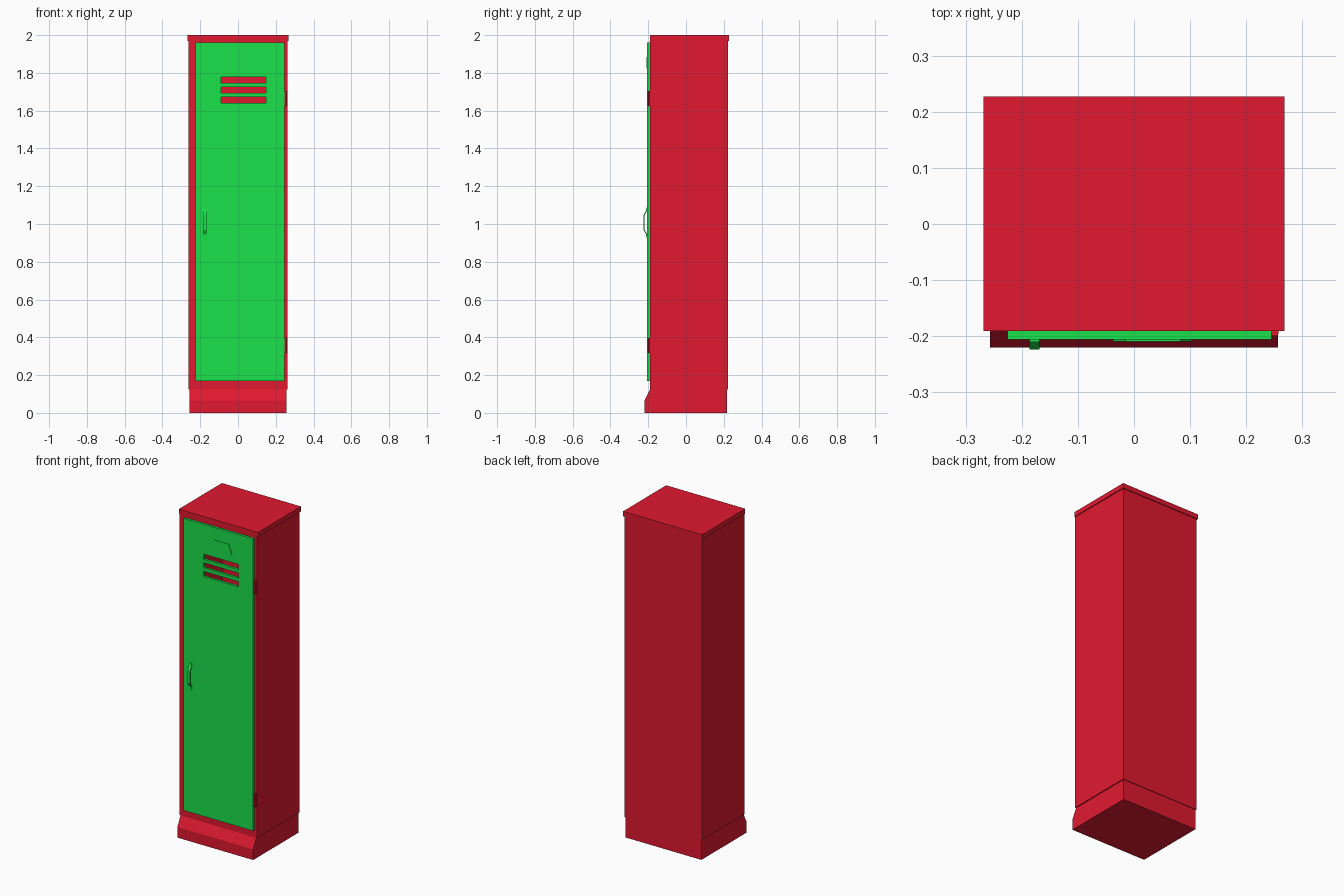
import bpy, bmesh

if "Cube" in bpy.data.objects:
    bpy.data.objects.remove(bpy.data.objects["Cube"])


def material(name, colour):
    m = bpy.data.materials.new(name)
    m.diffuse_color = colour
    m.use_nodes = True
    m.node_tree.nodes["Principled BSDF"].inputs["Base Color"].default_value = m.diffuse_color
    return m


RED = material("red_paint", (0.75, 0.01, 0.03, 1))
GREEN = material("green_paint", (0.01, 0.75, 0.07, 1))


def finish(name, bm, mat):
    bmesh.ops.recalc_face_normals(bm, faces=bm.faces)
    me = bpy.data.meshes.new(name)
    bm.to_mesh(me)
    bm.free()
    ob = bpy.data.objects.new(name, me)
    bpy.context.collection.objects.link(ob)
    if mat:
        me.materials.append(mat)
    return ob


def box(name, x, y, z, mat=None):
    bm = bmesh.new()
    bmesh.ops.create_cube(bm, size=1)
    for v in bm.verts:
        for i, (a, b) in enumerate((x, y, z)):
            v.co[i] = a if v.co[i] < 0 else b
    return finish(name, bm, mat)


def prism(name, points, offset, mat):
    """Extrude a closed outline of 3D points along offset."""
    bm = bmesh.new()
    face = bm.faces.new([bm.verts.new(p) for p in points])
    ext = bmesh.ops.extrude_face_region(bm, geom=[face], use_keep_orig=True)
    verts = [g for g in ext["geom"] if isinstance(g, bmesh.types.BMVert)]
    bmesh.ops.translate(bm, verts=verts, vec=offset)
    return finish(name, bm, mat)


def cut(ob, cutter):
    mod = ob.modifiers.new("cut", 'BOOLEAN')
    mod.operation = 'DIFFERENCE'
    mod.solver = 'EXACT'
    mod.object = cutter
    bpy.context.view_layer.objects.active = ob
    bpy.ops.object.modifier_apply(modifier=mod.name)
    bpy.data.objects.remove(cutter)


# Hollow cabinet with a framed door opening
cabinet = box("cabinet", (-0.263, 0.263), (-0.19, 0.222), (0.125, 1.972), RED)
cut(cabinet, box("cavity", (-0.253, 0.253), (-0.178, 0.212), (0.14, 1.96)))
cut(cabinet, box("opening", (-0.215, 0.235), (-0.25, -0.15), (0.18, 1.95)))

# Top cap
box("top_cap", (-0.268, 0.268), (-0.191, 0.227), (1.97, 2.0), RED)

# Plinth with sloping front
prism("plinth", [(-0.257, y, z) for y, z in
                 ((-0.22, 0), (0.218, 0), (0.218, 0.125), (-0.19, 0.125), (-0.22, 0.065))],
      (0.514, 0, 0), RED)

# Door with three vent slots
door = box("door", (-0.225, 0.245), (-0.206, -0.191), (0.17, 1.96), GREEN)
for i in range(3):
    z = 1.762 - i * 0.053
    cut(door, box("slot", (-0.09, 0.147), (-0.25, -0.15), (z - 0.016, z + 0.016)))

# Name plate above the vents
prism("label_plate", [(x, -0.206, z) for x, z in
                      ((-0.037, 1.825), (0.103, 1.825), (0.083, 1.885), (-0.015, 1.885))],
      (0, -0.003, 0), GREEN)

# Bent strap handle, outline mirrored about its mid height
half = [(-0.206, 0.08), (-0.21, 0.08), (-0.211, 0.063), (-0.224, 0.04)]
inner = [(-0.22, 0.038), (-0.206, 0.062)]
mid = 1.008
outline = half + [(y, -z) for y, z in reversed(half)]
outline += [(y, -z) for y, z in reversed(inner)] + inner
prism("handle", [(-0.186, y, mid + z) for y, z in outline], (0.018, 0, 0), GREEN)

# Hinge barrels
for label, z in (("lower", 0.357), ("upper", 1.664)):
    bpy.ops.mesh.primitive_cylinder_add(vertices=12, radius=0.007, depth=0.08,
                                        location=(0.251, -0.193, z))
    hinge = bpy.context.object
    hinge.name = label + "_hinge"
    hinge.data.materials.append(RED)
    bpy.ops.object.shade_smooth_by_angle()
